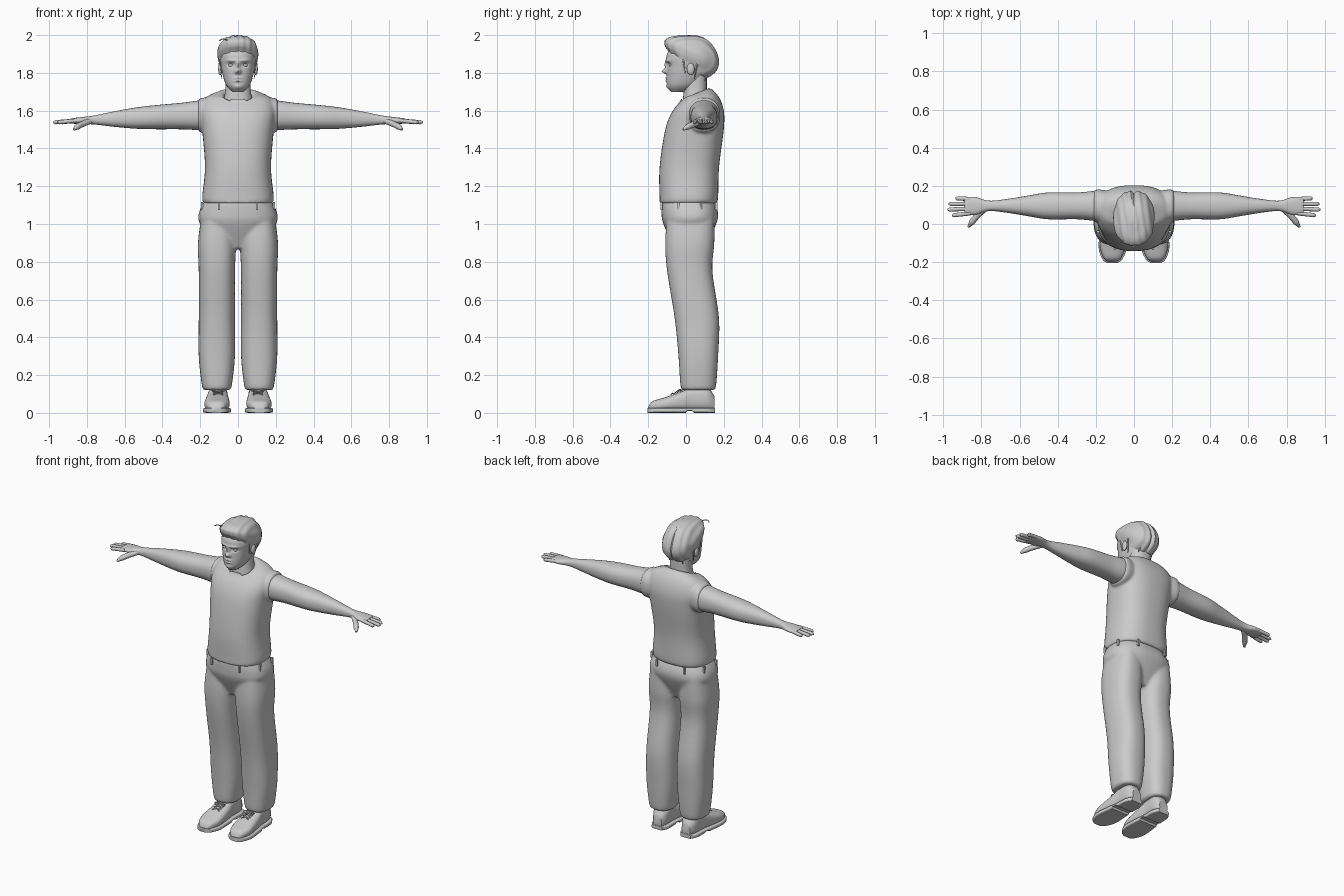
import bpy
import bmesh
from math import sin, cos, pi, exp, radians, copysign
from mathutils import Vector, Matrix

cube = bpy.data.objects.get("Cube")
if cube:
    bpy.data.objects.remove(cube, do_unlink=True)

grey = bpy.data.materials.new("plain_grey")
grey.use_nodes = True
colour = (0.6, 0.6, 0.6, 1)
grey.diffuse_color = colour
grey.node_tree.nodes["Principled BSDF"].inputs["Base Color"].default_value = colour

AXIS_X, AXIS_Y, AXIS_Z = range(3)
SIDES = (-1, 1)
EYE_LEVEL = 1.84


def smooth_rows(rows, steps):
    """Catmull-Rom interpolation between cross-section rows."""
    rows = [Vector(row) for row in rows]
    last = len(rows) - 1
    result = []
    for i in range(last):
        before, start, end = rows[max(i - 1, 0)], rows[i], rows[i + 1]
        after = rows[min(i + 2, last)]
        leave, arrive = (end - before) / 2, (after - start) / 2
        for k in range(steps):
            t = k / steps
            ease = t * t * (3 - 2 * t)
            result.append(start.lerp(end, ease) + leave * t * (1 - t) ** 2 - arrive * t * t * (1 - t))
    return result + [rows[last]]


def loft(bm, rows, axis, power=2.3, sides=40, steps=6):
    """Skin superellipse sections: position, two centres, two radii, tilt."""
    rings = []
    for position, centre_a, centre_b, radius_a, radius_b, tilt in smooth_rows(rows, steps):
        ring = []
        for j in range(sides):
            angle = 2 * pi * j / sides
            c, s = cos(angle), sin(angle)
            u = copysign(abs(c) ** (2 / power), c) * radius_a
            v = copysign(abs(s) ** (2 / power), s) * radius_b
            point = Vector()
            point[axis] = position + tilt * v
            point[(axis + 1) % 3] = centre_a + u
            point[(axis + 2) % 3] = centre_b + v
            ring.append(bm.verts.new(point))
        rings.append(ring)
    for low, high in zip(rings, rings[1:]):
        for j in range(sides):
            k = (j + 1) % sides
            bm.faces.new((low[j], low[k], high[k], high[j]))
    bm.faces.new(reversed(rings[0]))
    bm.faces.new(rings[-1])


def body(bm, rows, centre=0, **options):
    """Upright form: height, half width, front depth, back depth, tilt."""
    sections = []
    for height, width, front, back, *tilt in rows:
        sections.append((height, centre, (back - front) / 2, width, (back + front) / 2, sum(tilt)))
    loft(bm, sections, AXIS_Z, **options)


def limb(bm, rows, side=1):
    """Sideways form along the gently falling arm line: reach, depth, height."""
    sections = [(side * reach, .095, 1.585 - .045 * reach, depth, height, 0)
                for reach, depth, height in rows]
    loft(bm, sections, AXIS_X)


def finish(name, bm, mirror=False, voxel=None):
    bmesh.ops.recalc_face_normals(bm, faces=bm.faces)
    mesh = bpy.data.meshes.new(name)
    bm.to_mesh(mesh)
    bm.free()
    mesh.shade_smooth()
    mesh.set_sharp_from_angle(angle=radians(45))
    mesh.materials.append(grey)
    obj = bpy.data.objects.new(name, mesh)
    bpy.context.collection.objects.link(obj)
    if mirror:
        obj.modifiers.new("mirror", "MIRROR").use_mirror_merge = False
    if voxel:
        remesh = obj.modifiers.new("blend", "REMESH")
        remesh.mode = "VOXEL"
        remesh.voxel_size = voxel
        remesh.use_smooth_shade = True
        soften = obj.modifiers.new("soften", "SMOOTH")
        soften.iterations = 6


def tube(name, points, radius, tip=1):
    """Round strand through the points, narrowed at its last point."""
    curve = bpy.data.curves.new(name, "CURVE")
    curve.dimensions = "3D"
    curve.bevel_depth = radius
    curve.use_fill_caps = True
    spline = curve.splines.new("BEZIER")
    spline.bezier_points.add(len(points) - 1)
    for knot, point in zip(spline.bezier_points, points):
        knot.co = point
        knot.handle_left_type = knot.handle_right_type = "AUTO"
    spline.bezier_points[-1].radius = tip
    curve.materials.append(grey)
    bpy.context.collection.objects.link(bpy.data.objects.new(name, curve))


# Sleeveless top with armholes
bm = bmesh.new()
body(bm, [(1.11, .18, .14, .16), (1.14, .19, .14, .17), (1.3, .175, .14, .175), (1.5, .19, .11, .2),
          (1.6, .2, .07, .2), (1.67, .17, .02, .17, .1), (1.69, .09, .03, .12, .4),
          (1.66, .07, .02, .1, .4)], power=2.5)
for side in SIDES:
    limb(bm, [(.1, .07, .07), (.17, .085, .09), (.2, .085, .09), (.21, .08, .08)], side)
finish("sleeveless_top", bm, voxel=.008)

# Trousers: hips and two loose legs blended together
bm = bmesh.new()
body(bm, [(.87, .1, .06, .1), (1, .2, .12, .16), (1.06, .207, .13, .17), (1.12, .18, .13, .15)],
     power=2.5)
for side in SIDES:
    body(bm, [(.12, .07, .02, .15), (.15, .08, .03, .16), (.3, .096, .04, .17), (.5, .096, .06, .175),
              (.75, .096, .1, .14), (.9, .1, .11, .15), (1.05, .08, .1, .15)],
         centre=side * .112, power=2.5)
finish("trousers", bm, voxel=.009)

# Belt loops around the waistband
bm = bmesh.new()
for x, y in ((.1, -.13), (.1, .16), (.19, -.04), (.19, .08)):
    place = Matrix.Translation((x, y, 1.095))
    bmesh.ops.create_cube(bm, size=.012, matrix=place @ Matrix.Diagonal((1, 1, 3.5, 1)))
finish("belt_loops", bm, mirror=True)

# Arms down to the palms
bm = bmesh.new()
limb(bm, [(.14, .07, .07), (.2, .078, .078), (.3, .07, .07), (.45, .07, .063), (.55, .055, .055),
          (.66, .037, .04), (.76, .027, .024), (.83, .046, .018), (.88, .044, .014), (.89, .04, .01)])
finish("arms", bm, mirror=True)

# Fingers and thumbs
for side in SIDES:
    for i in range(4):
        reach = .98 - .015 * (i - 1.3) ** 2
        root = Vector((side * .86, .056 + .025 * i, 1.547))
        tip = Vector((side * reach, .045 + .03 * i, 1.538))
        tube("finger", [root, root.lerp(tip, .5), root.lerp(tip, .9), tip], .011, tip=.4)
    tube("thumb", [(side * .77, .09, 1.55), (side * .82, .045, 1.53), (side * .85, .01, 1.515),
                   (side * .868, -.015, 1.5)], .016, tip=.4)

# Neck
bm = bmesh.new()
body(bm, [(1.63, .08, .02, .11), (1.72, .066, .01, .11), (1.83, .064, 0, .11)])
finish("neck", bm)

# Head, with features pushed out of or into the face
bm = bmesh.new()
body(bm, [(1.7, .03, .08, 0), (1.74, .065, .1, .07), (1.83, .09, .1, .13), (1.9, .092, .1, .14),
          (1.96, .05, .05, .09)], sides=120, steps=24)
features = {
    "nose_bridge": (0, 0, .011, .024, .013),
    "nose_tip": (0, -.032, .015, .012, .027),
    "brow": (.035, .025, .028, .009, .008),
    "eye_socket": (.037, .003, .017, .011, -.012),
    "upper_lip": (0, -.067, .022, .006, .008),
    "lower_lip": (0, -.083, .02, .006, .008),
    "chin": (0, -.115, .022, .014, .008),
}
for v in bm.verts:
    if v.co.y < 0:
        push = 0
        for x, z, width, height, depth in features.values():
            across = (abs(v.co.x) - x) / width
            along = (v.co.z - EYE_LEVEL - z) / height
            push += depth * exp(-across ** 2 - along ** 2)
        v.co.y -= push * min(1, -v.co.y / .05)
finish("head", bm)

# Eyes and ears
for name, place, size in (("eyes", (.037, -.076, EYE_LEVEL), (.015, .014, .009)),
                          ("ears", (.094, .025, EYE_LEVEL - .02), (.011, .02, .032))):
    bm = bmesh.new()
    shape = Matrix.Translation(place) @ Matrix.Diagonal((*size, 1))
    bmesh.ops.create_uvsphere(bm, u_segments=20, v_segments=12, radius=1, matrix=shape)
    finish(name, bm, mirror=True)

# Swept-back hair with combed ridges and a parting down the back
bm = bmesh.new()
body(bm, [(EYE_LEVEL, .09, .09, .11, -.7), (1.88, .105, .11, .165, -.45), (1.93, .103, .11, .17, -.3),
          (1.98, .07, .08, .12, -.1), (2, .02, .01, .04)], sides=96, steps=10)
bm.normal_update()
for v in bm.verts:
    ridge = .002 * sin(170 * v.co.x + 25 * v.co.y)
    parting = .012 * exp(-(v.co.x / .009) ** 2) if v.co.y > .1 else 0
    v.co += v.normal * (ridge - parting)
    v.co.z = min(v.co.z, 2)
finish("hair", bm)

# Loose strands
for side in SIDES:
    tube("sideburn", [(side * .093, -.015, 1.87), (side * .088, -.005, 1.8)], .005, tip=.4)
    tube("ear_strand", [(side * .1, .06, 1.85), (side * .085, .045, 1.77)], .005, tip=.4)
    tube("nape_strand", [(side * .04, .12, 1.81), (side * .05, .1, 1.76)], .006, tip=.4)
tube("flyaway_strand", [(-.05, -.08, 1.97), (-.08, -.1, 1.98), (-.1, -.1, 1.97)], .003)

# Shoes: length position, half width and top height; soles follow the uppers
shoe = [(-.2, .02, .03), (-.18, .045, .06), (-.12, .066, .08), (-.02, .06, .115), (.03, .053, .14),
        (.11, .05, .14), (.15, .03, .09)]
upper, sole = bmesh.new(), bmesh.new()
upper_rows, sole_rows = [], []
for y, width, top in shoe:
    centre = .108 - .03 * y
    upper_rows.append((y, top / 2 + .005, centre, top / 2 - .005, width, 0))
    sole_rows.append((y * 1.02, .013, centre, .013, width + .008, 0))
loft(upper, upper_rows, AXIS_Y, power=2.6)
loft(sole, sole_rows, AXIS_Y, power=6)
for v in sole.verts:
    if 0 < v.co.y < .035:
        v.co.z = max(v.co.z, .012)
finish("shoe_uppers", upper, mirror=True)
finish("shoe_soles", sole, mirror=True)

# Crossed laces and a small bow
for side in SIDES:
    for k in range(3):
        y, z = -.07 + .02 * k, .1 + .008 * k
        for slant in SIDES:
            ends = [(side * (.105 + slant * across * .025), y + .01 * across, z - .004)
                    for across in SIDES]
            tube("lace", [ends[0], (side * .105, y, z + .004), ends[1]], .003)
    for x in (.07, .14):
        tube("bow_loop", [(side * .105, -.02, .12), (side * x, -.04, .12), (side * .105, -.03, .115)], .003)
